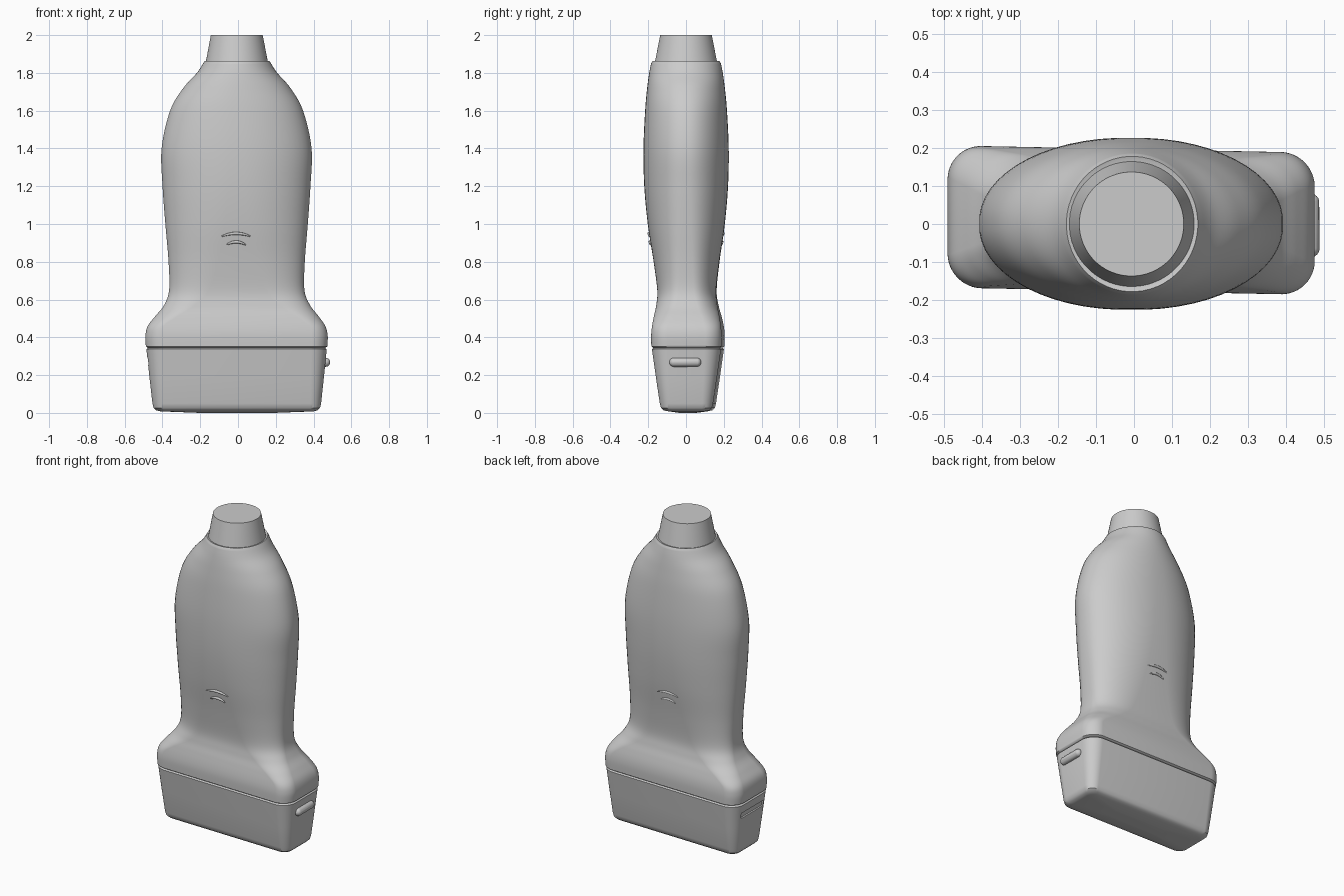
import bpy, bmesh
from math import sin, cos, pi, radians, sqrt

cube = bpy.data.objects.get("Cube")
if cube:
    bpy.data.objects.remove(cube)

grey = bpy.data.materials.new("light grey plastic")
grey.use_nodes = True
COLOUR = (0.6, 0.6, 0.6, 1)
grey.diffuse_color = COLOUR
grey.node_tree.nodes["Principled BSDF"].inputs["Base Color"].default_value = COLOUR

STEPS = 14      # points per quarter of a cross-section
CORNER = 0.09   # corner radius of the boxy head


def outline(left, right, depth, boxy, z, corner=CORNER):
    """Cross-section blended from an ellipse (boxy 0) to a rounded box (boxy 1)."""
    mid, half = (left + right) / 2, (right - left) / 2
    r = min(corner, depth, half)
    points = []
    for i in range(4 * STEPS):
        a = (i + 0.5) * pi / 2 / STEPS
        c, s = cos(a), sin(a)
        bx = (half - r) * (1 if c > 0 else -1) + r * c
        by = (depth - r) * (1 if s > 0 else -1) + r * s
        x = mid + half * c * (1 - boxy) + bx * boxy
        y = depth * s * (1 - boxy) + by * boxy
        # the head is turned very slightly against the grip
        points.append((x, y + boxy * (0.01 - 0.02 * x), z))
    return points


def smooth_sections(keys, n=6):
    """Catmull-Rom through the key sections."""
    result = []
    for i in range(len(keys) - 1):
        p0, p1 = keys[max(i - 1, 0)], keys[i]
        p2, p3 = keys[i + 1], keys[min(i + 2, len(keys) - 1)]
        for k in range(n):
            t = k / n
            result.append([0.5 * (2 * b + (c - a) * t + (2 * a - 5 * b + 4 * c - d) * t * t
                                  + (3 * b - a - 3 * c + d) * t ** 3)
                           for a, b, c, d in zip(p0, p1, p2, p3)])
    return result + [list(keys[-1])]


def finish(obj, angle=35):
    if not obj.data.materials:
        obj.data.materials.append(grey)
    bpy.ops.object.select_all(action='DESELECT')
    obj.select_set(True)
    bpy.context.view_layer.objects.active = obj
    bpy.ops.object.shade_smooth_by_angle(angle=radians(angle))
    return obj


def loft(name, rings):
    bm = bmesh.new()
    loops = [[bm.verts.new(p) for p in ring] for ring in rings]
    for low, high in zip(loops, loops[1:]):
        for i in range(len(low)):
            j = (i + 1) % len(low)
            bm.faces.new((low[i], low[j], high[j], high[i]))
    bm.faces.new(loops[0][::-1])
    bm.faces.new(loops[-1])
    bmesh.ops.recalc_face_normals(bm, faces=bm.faces)
    mesh = bpy.data.meshes.new(name)
    bm.to_mesh(mesh)
    bm.free()
    obj = bpy.data.objects.new(name, mesh)
    bpy.context.collection.objects.link(obj)
    return obj


# Grip: left, right, half depth, boxiness, height
grip_keys = [
    (-0.488, 0.473, 0.186, 1.0, 0.352),
    (-0.490, 0.475, 0.187, 1.0, 0.41),
    (-0.478, 0.462, 0.182, 1.0, 0.46),
    (-0.440, 0.428, 0.174, 0.9, 0.51),
    (-0.392, 0.382, 0.162, 0.72, 0.57),
    (-0.365, 0.352, 0.156, 0.5, 0.65),
    (-0.368, 0.354, 0.174, 0.3, 0.80),
    (-0.385, 0.370, 0.204, 0.15, 1.0),
    (-0.400, 0.384, 0.222, 0.08, 1.2),
    (-0.405, 0.390, 0.226, 0.05, 1.4),
    (-0.360, 0.345, 0.217, 0.03, 1.6),
    (-0.290, 0.278, 0.206, 0.0, 1.72),
    (-0.218, 0.208, 0.195, 0.0, 1.80),
    (-0.185, 0.175, 0.185, 0.0, 1.85),
]
grip_rings = [outline(*k) for k in smooth_sections(grip_keys)]
seam = outline(-0.476, 0.461, 0.174, 1, 0.343)
collar = [outline(-0.178, 0.168, 0.178, 0, 1.862), outline(-0.165, 0.155, 0.165, 0, 1.858)]
finish(loft("grip", [seam] + grip_rings + collar), 50)

# Cable strain relief: a plain tapered collar
finish(loft("cable_collar", [outline(-0.172, 0.16, 0.166, 0, 1.85),
                             outline(-0.144, 0.131, 0.137, 0, 2.0)]))

# Scanning head: tapered box with rounded lower edge and gently domed face
head_rings = [
    outline(-0.20, 0.19, 0.04, 1, 0.0, 0.02),
    outline(-0.41, 0.40, 0.095, 1, 0.008, 0.04),
    outline(-0.435, 0.422, 0.122, 1, 0.014, 0.05),
    outline(-0.447, 0.434, 0.135, 1, 0.026, 0.055),
    outline(-0.453, 0.440, 0.141, 1, 0.05, 0.06),
    outline(-0.469, 0.455, 0.162, 1, 0.19, 0.075),
    outline(-0.485, 0.470, 0.183, 1, 0.337),
    outline(-0.476, 0.461, 0.174, 1, 0.345),
]
head = loft("scanning_head", head_rings)
head.data.materials.append(grey)

# Slot across the right end of the head
bpy.ops.mesh.primitive_cube_add(size=1, location=(-0.51, 0.02, 0.27))
cutter = bpy.context.object
cutter.name = "slot_cutter"
cutter.scale = (0.09, 0.22, 0.035)
cutter.data.materials.append(grey)
cut = head.modifiers.new("slot", 'BOOLEAN')
cut.operation, cut.solver, cut.object = 'DIFFERENCE', 'EXACT', cutter
bpy.context.view_layer.objects.active = head
bpy.ops.object.modifier_apply(modifier="slot")
cutter.hide_render = True
cutter.hide_set(True)
finish(head)

# Orientation marker: a rounded pill on the left end of the head
bpy.ops.mesh.primitive_uv_sphere_add(segments=24, ring_count=16, radius=0.024,
                                     location=(0.464, -0.004, 0.268))
marker = bpy.context.object
marker.name = "orientation_marker"
for v in marker.data.vertices:
    v.co.y += 0.06 if v.co.y > 0 else -0.06
finish(marker, 60)


# Raised finger ridges: two shallow arcs on the front and on the back
def ridge(name, side, z, half_width):
    curve = bpy.data.curves.new(name, 'CURVE')
    curve.dimensions = '3D'
    curve.bevel_depth, curve.bevel_resolution = 0.008, 2
    curve.use_fill_caps = True
    line = curve.splines.new('POLY')
    line.points.add(12)
    for i, p in enumerate(line.points):
        u = i / 6 - 1
        x = half_width * u
        depth = 0.174 + 0.03 * (z - 0.8) / 0.2
        y = depth * sqrt(1 - (x / 0.38) ** 2) + 0.001
        p.co = (x - 0.01, side * y, z - 0.015 * u * u, 1)
        p.radius = 1 - 0.6 * u * u
    obj = bpy.data.objects.new(name, curve)
    bpy.context.collection.objects.link(obj)
    bpy.ops.object.select_all(action='DESELECT')
    obj.select_set(True)
    bpy.context.view_layer.objects.active = obj
    bpy.ops.object.convert(target='MESH')
    finish(bpy.context.object, 60)


for label, side in (("front", -1), ("back", 1)):
    ridge(label + "_upper_ridge", side, 0.95, 0.075)
    ridge(label + "_lower_ridge", side, 0.905, 0.05)
